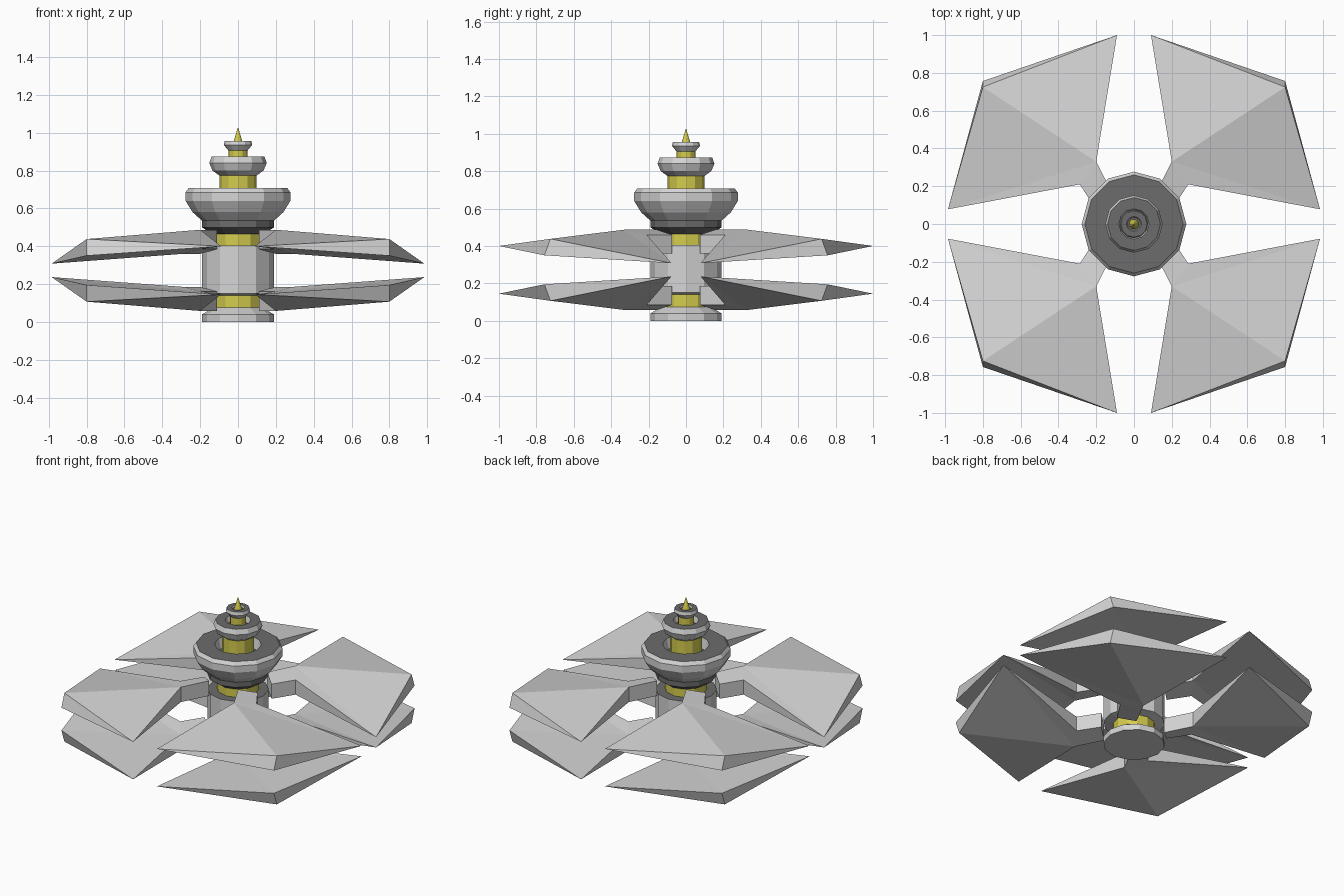
import bpy, bmesh, math
from mathutils import Vector

if "Cube" in bpy.data.objects:
    bpy.data.objects.remove(bpy.data.objects["Cube"])


def material(name, rgb):
    m = bpy.data.materials.new(name)
    m.diffuse_color = (*rgb, 1)
    m.use_nodes = True
    m.node_tree.nodes["Principled BSDF"].inputs["Base Color"].default_value = m.diffuse_color
    return m


LIGHT = material("light_grey", (0.66, 0.66, 0.66))
DARK = material("dark_grey", (0.15, 0.15, 0.15))
YELLOW = material("yellow", (0.66, 0.6, 0.075))


def finish(name, bm, mats):
    bmesh.ops.recalc_face_normals(bm, faces=bm.faces[:])
    me = bpy.data.meshes.new(name)
    bm.to_mesh(me)
    bm.free()
    for m in mats:
        me.materials.append(m)
    ob = bpy.data.objects.new(name, me)
    bpy.context.collection.objects.link(ob)
    return ob


def lathe(name, profile, mat, dark_top=False, sides=12):
    """Revolve (radius, height) points; optionally darken upward flat faces."""
    bm = bmesh.new()
    rings = []
    for r, z in profile:
        if r == 0:
            rings.append([bm.verts.new((0, 0, z))] * sides)
        else:
            rings.append([bm.verts.new((r * math.cos(math.tau * i / sides),
                                        r * math.sin(math.tau * i / sides), z))
                          for i in range(sides)])
    for a, b in zip(rings, rings[1:]):
        for i in range(sides):
            j = (i + 1) % sides
            bm.faces.new(list(dict.fromkeys((a[i], a[j], b[j], b[i]))))
    bmesh.ops.recalc_face_normals(bm, faces=bm.faces[:])
    for f in bm.faces:
        if dark_top and f.normal.z > 0.9:
            f.material_index = 1
    return finish(name, bm, [mat, DARK])


# Central body
lathe("base_foot", [(0, 0), (0.19, 0), (0.19, 0.04), (0.13, 0.075), (0, 0.075)], LIGHT, True)
lathe("lower_yellow_band", [(0, 0.06), (0.13, 0.06), (0.13, 0.15), (0, 0.15)], YELLOW)
lathe("column", [(0, 0.14), (0.13, 0.14), (0.19, 0.15), (0.19, 0.405), (0, 0.405)], LIGHT, True)
lathe("upper_yellow_band", [(0, 0.40), (0.13, 0.40), (0.13, 0.48), (0, 0.48)], YELLOW)
lathe("neck", [(0, 0.465), (0.14, 0.465), (0.19, 0.50), (0.19, 0.545), (0, 0.545)], DARK)

# Stacked rings, each with a recessed well around a yellow core
lathe("large_ring", [(0, 0.535), (0.19, 0.535), (0.24, 0.58), (0.277, 0.64), (0.277, 0.685), (0.26, 0.708),
                     (0.145, 0.708), (0.13, 0.64), (0, 0.64)], LIGHT, True)
lathe("large_core", [(0, 0.63), (0.098, 0.63), (0.098, 0.79), (0, 0.79)], YELLOW)
lathe("middle_ring", [(0, 0.775), (0.10, 0.775), (0.135, 0.80), (0.152, 0.84), (0.14, 0.873),
                      (0.08, 0.873), (0.07, 0.835), (0, 0.835)], LIGHT, True)
lathe("middle_core", [(0, 0.83), (0.05, 0.83), (0.05, 0.915), (0, 0.915)], YELLOW)
lathe("small_ring", [(0, 0.905), (0.05, 0.905), (0.075, 0.935), (0.07, 0.957),
                     (0.04, 0.957), (0.035, 0.945), (0, 0.945)], LIGHT, True)
lathe("spire", [(0, 0.94), (0.027, 0.94), (0, 1.03)], YELLOW)

# Wing corner points for the upper, right, back quadrant
P = {
    "A1": (0.20, 0.33, 0.487), "A2": (0.20, 0.33, 0.385),
    "E1": (0.287, 0.21, 0.46), "E2": (0.287, 0.21, 0.36),
    "B": (0.09, 1.0, 0.40), "D": (0.985, 0.078, 0.308),
    "C1": (0.80, 0.725, 0.438), "C2": (0.80, 0.757, 0.35),
}
WING = ["A1 B C1", "A1 C1 D", "A1 D E1", "B C2 C1", "C1 C2 D", "A2 C2 B",
        "A2 D C2", "A2 E2 D", "A1 A2 B", "E1 D E2", "A1 E1 E2 A2"]

# Arm joining the wing root to the column
Q = {
    "A1": P["A1"], "A2": P["A2"], "E1": P["E1"], "E2": P["E2"],
    "a1": (0.11, 0.155, 0.487), "a2": (0.11, 0.155, 0.385),
    "e1": (0.20, 0.075, 0.46), "e2": (0.20, 0.075, 0.36),
}
ARM = ["A1 E1 E2 A2", "a1 e1 e2 a2", "A1 E1 e1 a1", "A2 E2 e2 a2",
       "A1 A2 a2 a1", "E1 E2 e2 e1"]
MID = 0.2725  # height of the plane between the two wing levels


def mirrored(name, points, faces, sx, sy, sz):
    bm = bmesh.new()
    v = {k: bm.verts.new((x * sx, y * sy, MID + (z - MID) * sz)) for k, (x, y, z) in points.items()}
    for f in faces:
        bm.faces.new([v[k] for k in f.split()])
    finish(name, bm, [LIGHT])


# Four upper and four lower wings
for sz, level in ((1, "upper"), (-1, "lower")):
    for sy, depth in ((1, "back"), (-1, "front")):
        for sx, side in ((1, "right"), (-1, "left")):
            tag = f"{level}_{depth}_{side}"
            mirrored(tag + "_wing", P, WING, sx, sy, sz)
            mirrored(tag + "_arm", Q, ARM, sx, sy, sz)
